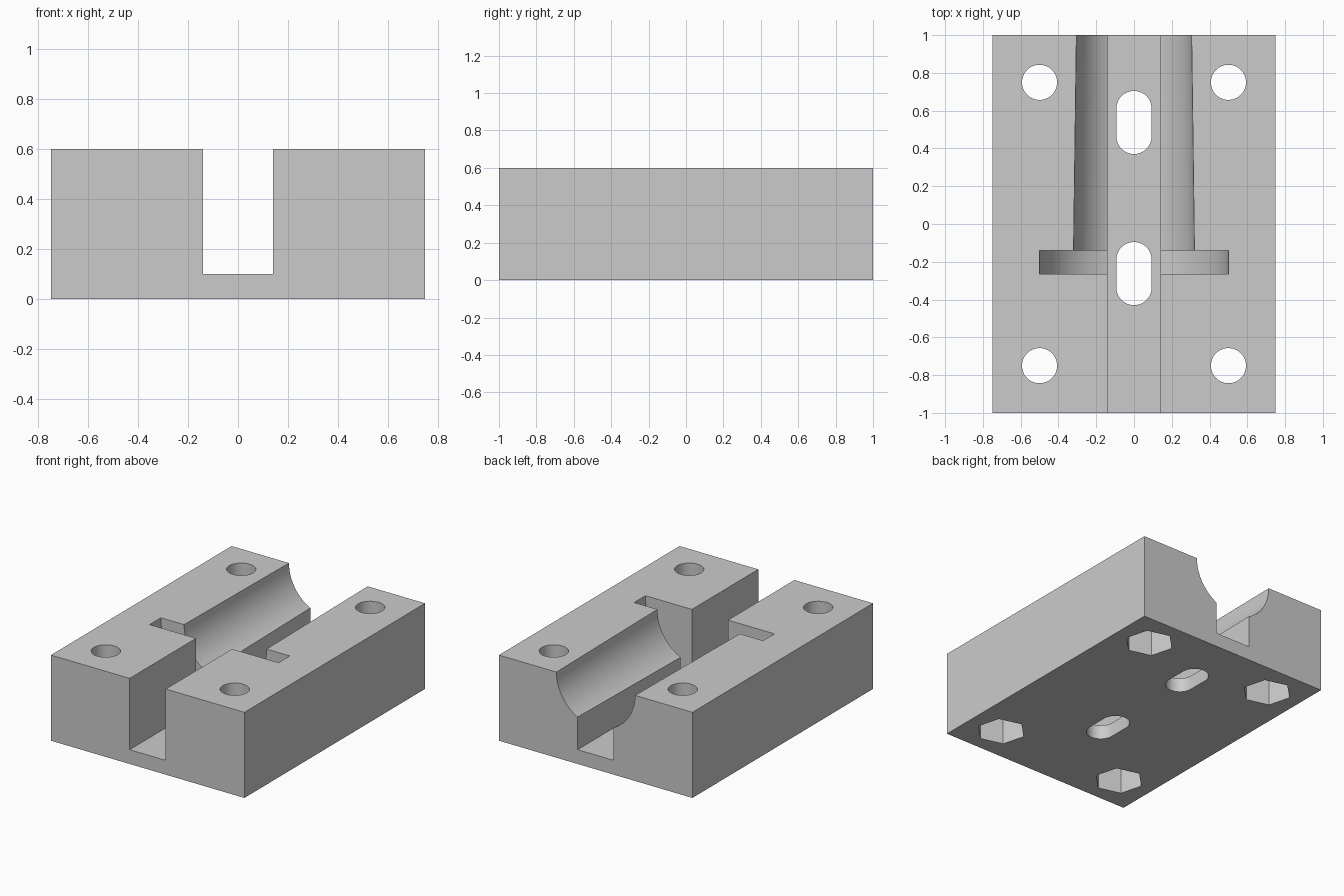
import bpy, math
from mathutils import Matrix

cube = bpy.data.objects.get("Cube")
if cube:
    bpy.data.objects.remove(cube, do_unlink=True)

grey = bpy.data.materials.new("plain grey")
grey.use_nodes = True
colour = (0.6, 0.6, 0.6, 1)
grey.diffuse_color = colour
grey.node_tree.nodes["Principled BSDF"].inputs["Base Color"].default_value = colour


def box(name, size, centre):
    bpy.ops.mesh.primitive_cube_add(size=1, location=centre)
    ob = bpy.context.object
    ob.name = name
    ob.data.transform(Matrix.Diagonal((*size, 1)))
    return ob


def tapered(name, r1, r2, depth, centre, sides, spin=0, lay_down=False):
    """Cylinder or cone along z, or along +y when laid down."""
    bpy.ops.mesh.primitive_cone_add(vertices=sides, radius1=r1, radius2=r2,
                                    depth=depth, location=centre)
    ob = bpy.context.object
    ob.name = name
    ob.data.transform(Matrix.Rotation(spin, 4, "Z"))
    if lay_down:
        ob.data.transform(Matrix.Rotation(-math.pi / 2, 4, "X"))
    return ob


def cut(target, cutter):
    cutter.hide_render = True
    mod = target.modifiers.new("cut", "BOOLEAN")
    mod.operation = "DIFFERENCE"
    mod.solver = "EXACT"
    mod.object = cutter
    bpy.context.view_layer.objects.active = target
    bpy.ops.object.modifier_apply(modifier=mod.name)
    bpy.data.objects.remove(cutter, do_unlink=True)


# Solid clamp block
width, length, height = 1.5, 2, 0.6
block = box("clamp_block", (width, length, height), (0, 0, height / 2))
block.data.materials.append(grey)

# Lengthwise channel, open at both ends
channel_floor = 0.1
cut(block, box("channel", (0.28, 2.4, 1), (0, 0, channel_floor + 0.5)))

# Tapered half bore at the back, and the wide collar groove in front of it
collar_front, collar_back = -0.265, -0.14
taper = (0.305 - 0.32) / (1 - collar_back)
bore_start, bore_end = -0.2, 1.1
radii = [0.32 + taper * (y - collar_back) for y in (bore_start, bore_end)]
cut(block, tapered("bore", radii[0], radii[1], bore_end - bore_start,
                   (0, (bore_start + bore_end) / 2, height), 96, lay_down=True))
cut(block, tapered("collar_groove", 0.5, 0.5, collar_back - collar_front,
                   (0, (collar_front + collar_back) / 2, height), 96,
                   math.pi / 96, True))

# Rounded slots through the channel floor
slot_radius, slot_reach = 0.093, 0.074
for y in (0.5375, -0.2625):
    slot = tapered("floor_slot", slot_radius, slot_radius, 0.4, (0, y, 0), 64,
                   math.pi / 64)
    for v in slot.data.vertices:
        v.co.y += math.copysign(slot_reach, v.co.y)
    cut(block, slot)

# Corner bolt holes with hexagonal nut pockets underneath
pocket_depth = 0.2
for x in (-0.5, 0.5):
    for y in (-0.75, 0.75):
        cut(block, tapered("bolt_hole", 0.093, 0.093, 1, (x, y, 0.3), 48))
        cut(block, tapered("nut_pocket", 0.162, 0.162, 2 * pocket_depth,
                           (x, y, 0), 6, math.radians(15)))

bpy.ops.object.select_all(action="DESELECT")
block.select_set(True)
bpy.context.view_layer.objects.active = block
bpy.ops.object.shade_smooth_by_angle(angle=math.radians(30))
